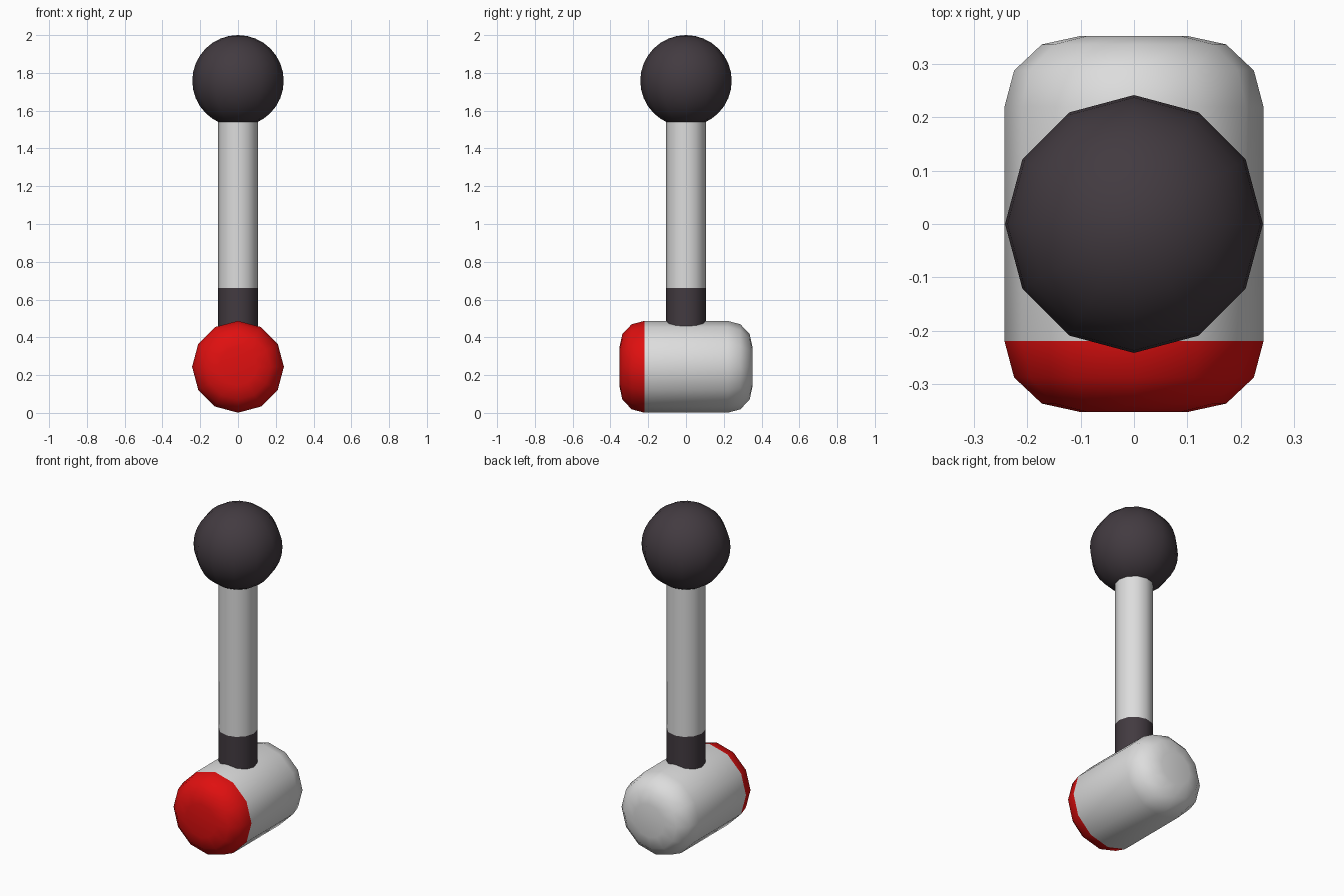
import bpy, math
from mathutils import Matrix

if "Cube" in bpy.data.objects:
    bpy.data.objects.remove(bpy.data.objects["Cube"])


def material(name, rgb):
    m = bpy.data.materials.new(name)
    m.diffuse_color = (*rgb, 1)
    m.use_nodes = True
    m.node_tree.nodes["Principled BSDF"].inputs["Base Color"].default_value = m.diffuse_color
    return m


GREY = material("light grey", (0.72, 0.72, 0.72))
DARK = material("charcoal", (0.055, 0.043, 0.052))
RED = material("red", (0.74, 0.005, 0.005))


def lathe(name, profile, mats, rule, transform, sides=12, sharp=50):
    """Revolve (radius, height) points around z; rule(band) picks the material."""
    verts, faces, idx, rings = [], [], [], []
    for r, h in profile:
        start = len(verts)
        n = 1 if r == 0 else sides
        for i in range(n):
            a = math.tau * i / sides
            verts.append((r * math.cos(a), r * math.sin(a), h))
        rings.append([start + i % n for i in range(sides)])
    for band, (lo, hi) in enumerate(zip(rings, rings[1:])):
        for i in range(sides):
            j = (i + 1) % sides
            faces.append(list(dict.fromkeys((lo[i], lo[j], hi[j], hi[i]))))
            idx.append(rule(band))
    mesh = bpy.data.meshes.new(name)
    mesh.from_pydata(verts, [], faces)
    for m in mats:
        mesh.materials.append(m)
    for p, k in zip(mesh.polygons, idx):
        p.material_index = k
    mesh.transform(transform)
    mesh.update()
    ob = bpy.data.objects.new(name, mesh)
    bpy.context.collection.objects.link(ob)
    bpy.ops.object.select_all(action='DESELECT')
    ob.select_set(True)
    bpy.context.view_layer.objects.active = ob
    bpy.ops.object.shade_smooth_by_angle(angle=math.radians(sharp))
    return ob


# Round knob on top
R, N = 0.242, 16
knob = [(R * math.sin(math.pi * i / N) if 0 < i < N else 0,
         -R * math.cos(math.pi * i / N)) for i in range(N + 1)]
lathe("knob", knob, [DARK], lambda b: 0, Matrix.Translation((0, 0, 1.758)))

# Shaft with a dark collar at its foot
lathe("shaft", [(0, 0.40), (0.105, 0.40), (0.105, 0.66), (0.105, 1.58), (0, 1.58)],
      [GREY, DARK], lambda b: 1 if b < 2 else 0, Matrix.Identity(4))

# Rounded head lying along y, red front end
end = [(0, 0.353), (0.10, 0.353), (0.173, 0.337), (0.225, 0.288), (0.243, 0.22)]
head = [(r, -h) for r, h in end] + end[::-1]
turn = Matrix.Translation((0, 0, 0.244)) @ Matrix.Rotation(math.radians(-90), 4, 'X')
lathe("head", head, [GREY, RED], lambda b: 1 if b < 4 else 0, turn, sharp=32)
